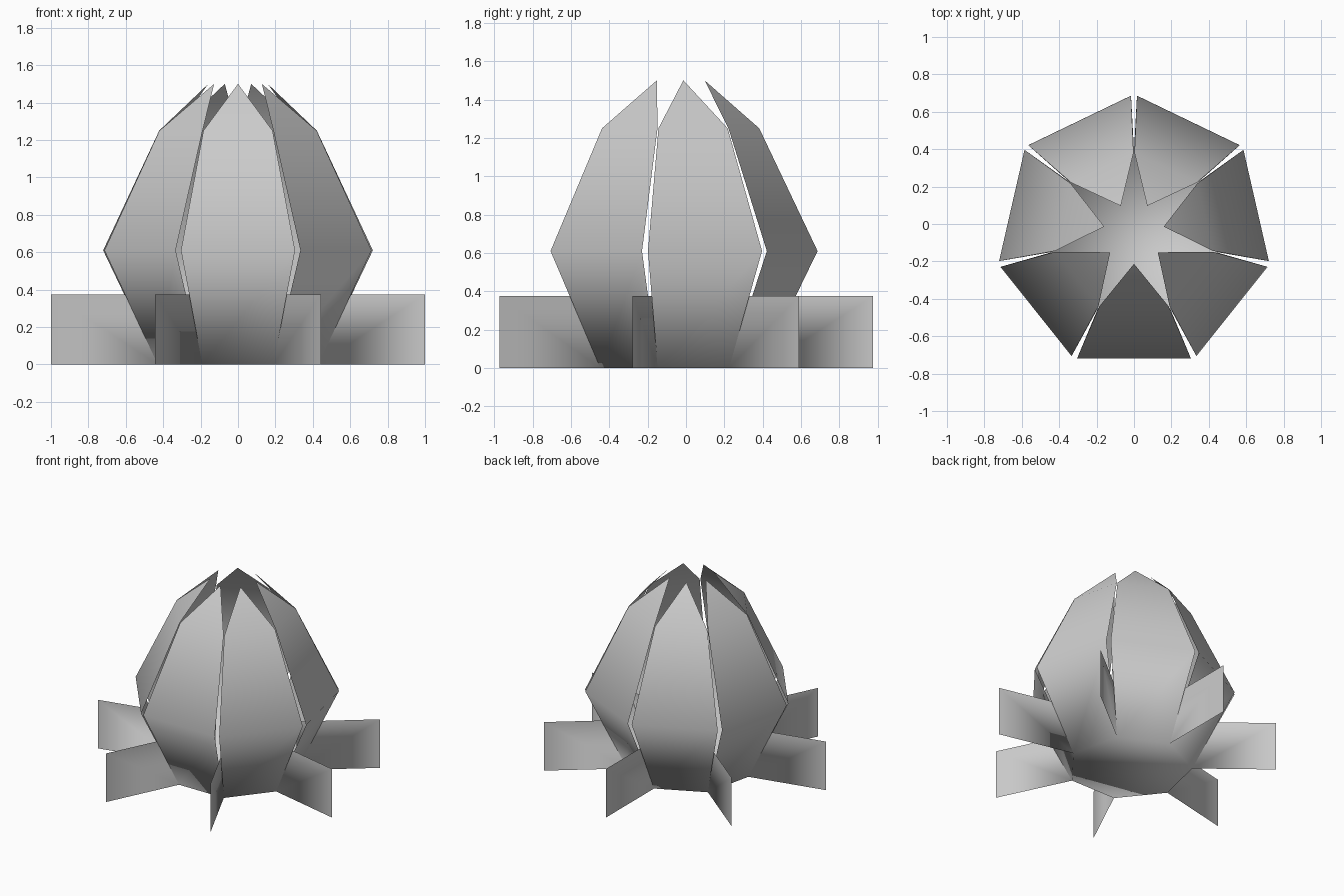
import bpy
import bmesh
from math import pi, sin, cos
from mathutils import Vector

cube = bpy.data.objects.get("Cube")
if cube:
    bpy.data.objects.remove(cube)

SIDES = 7
STEP = 2 * pi / SIDES
CENTRE_Y = -0.05
BASE_R = 0.44
FIN_R = 1.025
FIN_H = 0.375

# One plain grey
grey = bpy.data.materials.new("plain grey")
grey.use_nodes = True
colour = (0.6, 0.6, 0.6, 1)
grey.diffuse_color = colour
grey.node_tree.nodes["Principled BSDF"].inputs["Base Color"].default_value = colour


def place(angle, out, side, z):
    """Point at a distance out along angle, shifted sideways."""
    return Vector((out * cos(angle) - side * sin(angle),
                   CENTRE_Y + out * sin(angle) + side * cos(angle), z))


bm = bmesh.new()

# Base: flat seven-sided floor, corners between the petals
corners = [bm.verts.new(place(-pi / 2 + (i - 0.5) * STEP, BASE_R, 0, 0))
           for i in range(SIDES)]
bm.faces.new(corners[::-1])

for i in range(SIDES):
    mid = -pi / 2 + i * STEP
    seam = mid - STEP / 2

    # Petal: flares out from a base edge, then closes to a point
    left, right = corners[i], corners[(i + 1) % SIDES]
    for out, half, z in ((0.67, 0.305, 0.61), (0.39, 0.185, 1.25)):
        new_left = bm.verts.new(place(mid, out, -half, z))
        new_right = bm.verts.new(place(mid, out, half, z))
        bm.faces.new((left, right, new_right, new_left))
        left, right = new_left, new_right
    tip = bm.verts.new(place(mid, 0.163, 0, 1.5))
    bm.faces.new((left, right, tip))

    # Fin: upright sheet running outwards from a base corner
    bm.faces.new((corners[i],
                  bm.verts.new(place(seam, FIN_R, 0, 0)),
                  bm.verts.new(place(seam, FIN_R, 0, FIN_H)),
                  bm.verts.new(place(seam, BASE_R, 0, FIN_H))))

for face in bm.faces:
    face.smooth = True

mesh = bpy.data.meshes.new("flower_bud")
bm.to_mesh(mesh)
bm.free()
mesh.materials.append(grey)
bud = bpy.data.objects.new("flower_bud", mesh)
bpy.context.collection.objects.link(bud)
